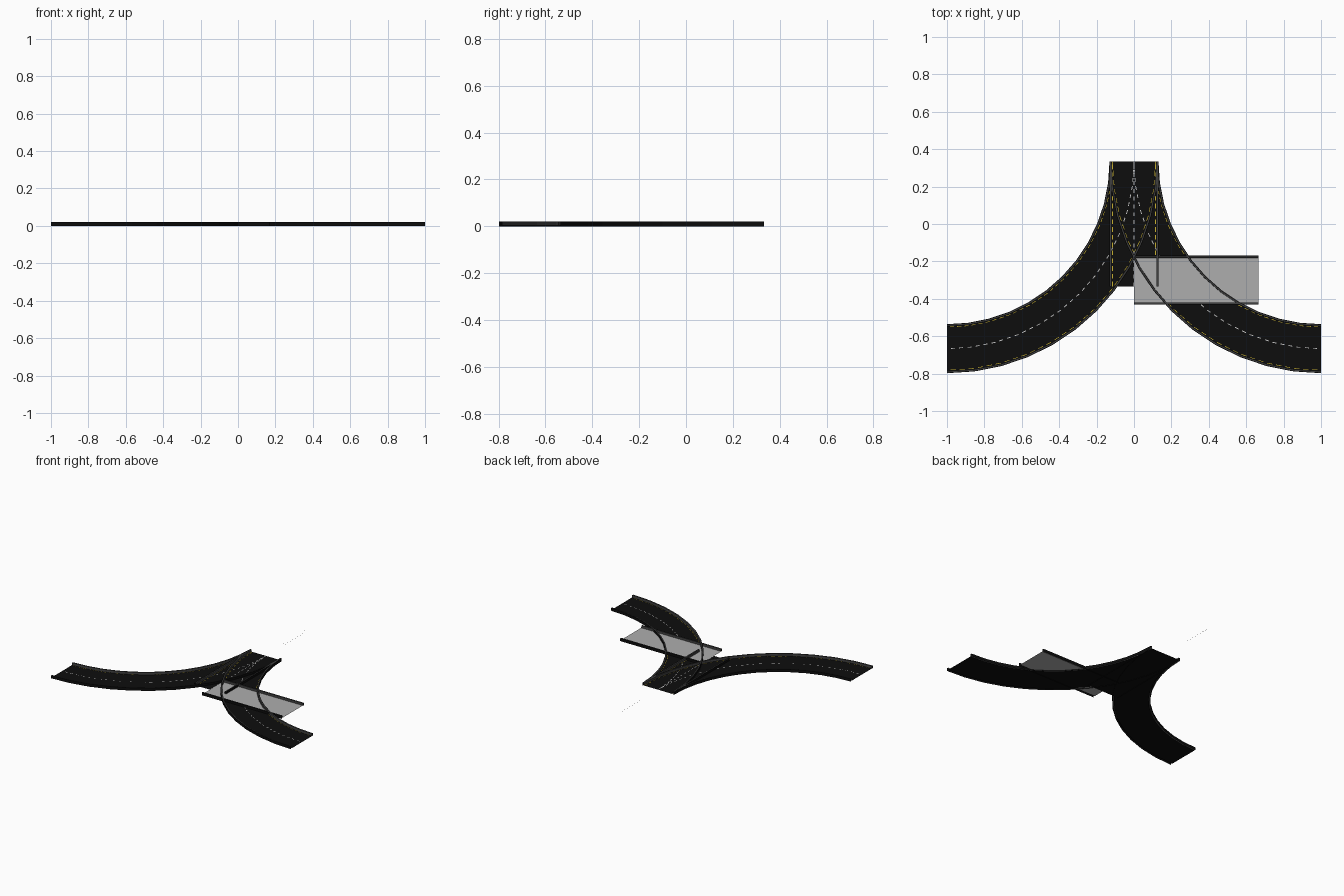
import bpy, math
from mathutils import Vector

if "Cube" in bpy.data.objects:
    bpy.data.objects.remove(bpy.data.objects["Cube"])


def mat(name, r, g, b):
    m = bpy.data.materials.new(name)
    m.diffuse_color = (r, g, b, 1)
    m.use_nodes = True
    m.node_tree.nodes["Principled BSDF"].inputs["Base Color"].default_value = m.diffuse_color
    return m


ASPHALT = mat("asphalt", 0.004, 0.004, 0.004)
CURB = mat("curb_grey", 0.05, 0.05, 0.05)
CONCRETE = mat("concrete", 0.42, 0.42, 0.42)
WHITE = mat("white_paint", 0.7, 0.7, 0.7)
YELLOW = mat("yellow_paint", 0.6, 0.45, 0.03)

W, L = 0.131, 1 / 3      # half width of the road, half length of a straight
ROAD_Z, TOP_Z = 0.004, 0.021


def straight(x0, y0, x1, y1):
    """Path function: t in 0..1 -> (point, sideways direction)."""
    a, b = Vector((x0, y0)), Vector((x1, y1))
    d = (b - a).normalized()
    return lambda t: (a.lerp(b, t), Vector((d.y, -d.x)))


def bend(side):
    """Quarter turn of radius 1, from the junction to the left or right end."""
    def path(t):
        a = t * math.pi / 2
        n = Vector((-side * math.cos(a), -math.sin(a)))
        return Vector((side, L)) + n, n
    return path


def make(name, verts, faces, mats, slots):
    me = bpy.data.meshes.new(name)
    me.from_pydata(verts, [], faces)
    for m in mats:
        me.materials.append(m)
    for p, s in zip(me.polygons, slots):
        p.material_index = s
    ob = bpy.data.objects.new(name, me)
    bpy.context.collection.objects.link(ob)
    return ob


def sweep(name, path, steps, surface=ASPHALT, lift=0.0, flip=False):
    """Trough-shaped road: outer wall, two-tone curb top, inner wall, deck."""
    z = ROAD_Z + lift
    half = [(W, 0), (W, TOP_Z), (W - 0.004, TOP_Z), (W - 0.011, TOP_Z), (W - 0.012, z)]
    prof = [(-o, h) for o, h in half] + half[::-1]
    kinds = [0, 0, 1, 1, 2, 1, 1, 0, 0]
    n = len(prof)
    verts, faces, slots = [], [], []
    for i in range(steps + 1):
        p, s = path(i / steps)
        verts += [(*(p + s * o), h) for o, h in prof]
    for i in range(steps):
        for j in range(n - 1):
            a = i * n + j
            f = (a, a + 1, a + n + 1, a + n)
            faces.append(f if flip else f[::-1])
            slots.append(kinds[j])
    return make(name, verts, faces, [ASPHALT, CURB, surface], slots)


def dashes(name, path, steps, offset, width, count, fill, paint):
    """Painted dashes lying on the (faceted) deck."""
    def at(t, o):
        i = min(int(t * steps), steps - 1)
        p0, s0 = path(i / steps)
        p1, s1 = path((i + 1) / steps)
        return (*(p0 + s0 * o).lerp(p1 + s1 * o, t * steps - i), ROAD_Z + 0.0004)
    verts, faces = [], []
    for k in range(count):
        t0, t1 = k / count, (k + fill) / count
        a = len(verts)
        verts += [at(t0, offset - width), at(t0, offset + width),
                  at(t1, offset + width), at(t1, offset - width)]
        faces.append((a, a + 1, a + 2, a + 3))
    return make(name, verts, faces, [paint], [0] * count)


# three asphalt roads meeting at the junction, with their paint
roads = [("straight_road", straight(0, -L, 0, L), 1, 16),
         ("left_bend", bend(-1), 12, 36),
         ("right_bend", bend(1), 12, 36)]
for name, path, steps, count in roads:
    sweep(name, path, steps, flip=(name == "left_bend"))
    dashes(name + "_centre_line", path, steps, 0, 0.0022, count, 0.5, WHITE)
    for label, o in (("a", -0.115), ("b", 0.115)):
        dashes(f"{name}_edge_line_{label}", path, steps, o, 0.0015, count, 0.6, YELLOW)

# pale crossing slab laid over the right bend
sweep("concrete_slab", straight(0, -0.3, 2 * L, -0.3), 1, CONCRETE, lift=0.0006)

# paper-thin road cross-section standing on its own behind the junction
sweep("section_profile", straight(-0.0005, 2 * L, 0.0005, 2 * L), 1)
